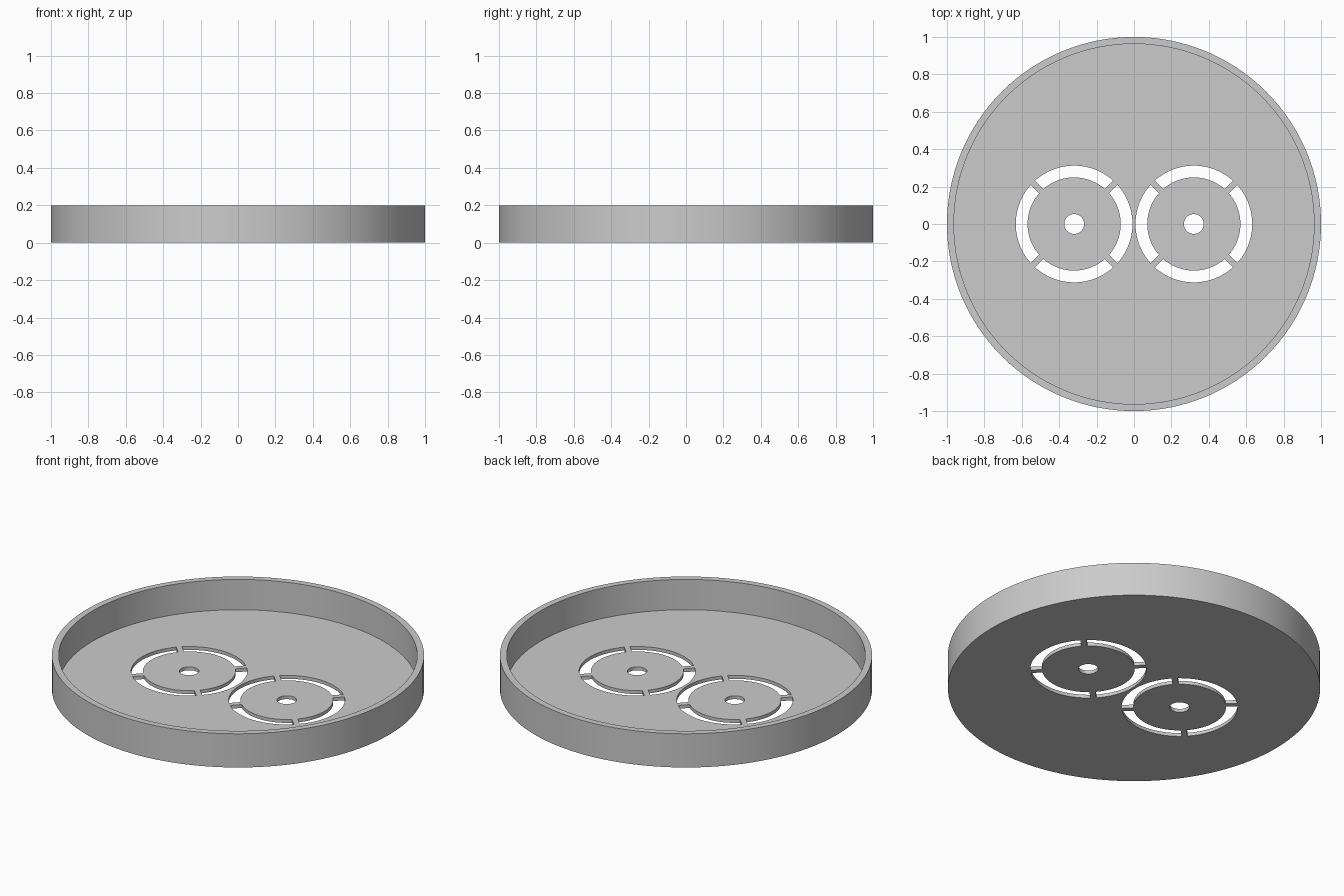
import bpy, bmesh
from math import asin, cos, sin, pi

if "Cube" in bpy.data.objects:
    bpy.data.objects.remove(bpy.data.objects["Cube"])

HEIGHT, FLOOR = 0.2, 0.02
OUTER, INNER = 1.0, 0.963
RING_X, RING_OUT, RING_IN, HOLE = 0.32, 0.312, 0.249, 0.053
BRIDGE = 0.016          # half width of the bridges across each ring
SEGMENTS = 128

grey = bpy.data.materials.new("plain grey")
grey.use_nodes = True
colour = (0.6, 0.6, 0.6, 1)
grey.diffuse_color = colour
grey.node_tree.nodes["Principled BSDF"].inputs["Base Color"].default_value = colour


def make_object(name, bm):
    bmesh.ops.recalc_face_normals(bm, faces=bm.faces)
    mesh = bpy.data.meshes.new(name)
    bm.to_mesh(mesh)
    bm.free()
    mesh.materials.append(grey)
    obj = bpy.data.objects.new(name, mesh)
    bpy.context.collection.objects.link(obj)
    return obj


def arc(radius, start, end, steps, cx=0):
    angles = [start + (end - start) * i / steps for i in range(steps + 1)]
    return [(cx + radius * cos(a), radius * sin(a)) for a in angles]


def prism(bm, outline, bottom, top):
    face = bm.faces.new([bm.verts.new((x, y, bottom)) for x, y in outline])
    moved = bmesh.ops.extrude_face_region(bm, geom=[face])["geom"]
    verts = [v for v in moved if isinstance(v, bmesh.types.BMVert)]
    bmesh.ops.translate(bm, verts=verts, vec=(0, 0, top - bottom))


# Dish: outer wall, rim, inner wall and floor
bm = bmesh.new()
loops = []
for radius, z in ((OUTER, 0), (OUTER, HEIGHT), (INNER, HEIGHT), (INNER, FLOOR)):
    points = arc(radius, 0, 2 * pi, SEGMENTS)[:-1]
    loops.append([bm.verts.new((x, y, z)) for x, y in points])
for low, high in zip(loops, loops[1:]):
    for i in range(SEGMENTS):
        j = (i + 1) % SEGMENTS
        bm.faces.new((low[i], low[j], high[j], high[i]))
bm.faces.new(loops[0])
bm.faces.new(loops[-1])
dish = make_object("round_dish", bm)

# Cutter: four curved slots and a centre hole on each side
bm = bmesh.new()
for cx in (-RING_X, RING_X):
    prism(bm, arc(HOLE, 0, 2 * pi, 48, cx)[:-1], -0.05, 0.1)
    for quarter in range(4):
        middle = quarter * pi / 2
        half_out = pi / 4 - asin(BRIDGE / RING_OUT)
        half_in = pi / 4 - asin(BRIDGE / RING_IN)
        outline = arc(RING_OUT, middle - half_out, middle + half_out, 24, cx)
        outline += arc(RING_IN, middle + half_in, middle - half_in, 24, cx)
        prism(bm, outline, -0.05, 0.1)
cutter = make_object("slot_cutter", bm)
cutter.hide_render = True

# Cut the floor, then drop the cutter
cut = dish.modifiers.new("slots", "BOOLEAN")
cut.operation = "DIFFERENCE"
cut.solver = "EXACT"
cut.object = cutter
bpy.ops.object.select_all(action="DESELECT")
dish.select_set(True)
bpy.context.view_layer.objects.active = dish
bpy.ops.object.modifier_apply(modifier=cut.name)
bpy.data.objects.remove(cutter)
bpy.ops.object.shade_smooth_by_angle(angle=pi / 6)
